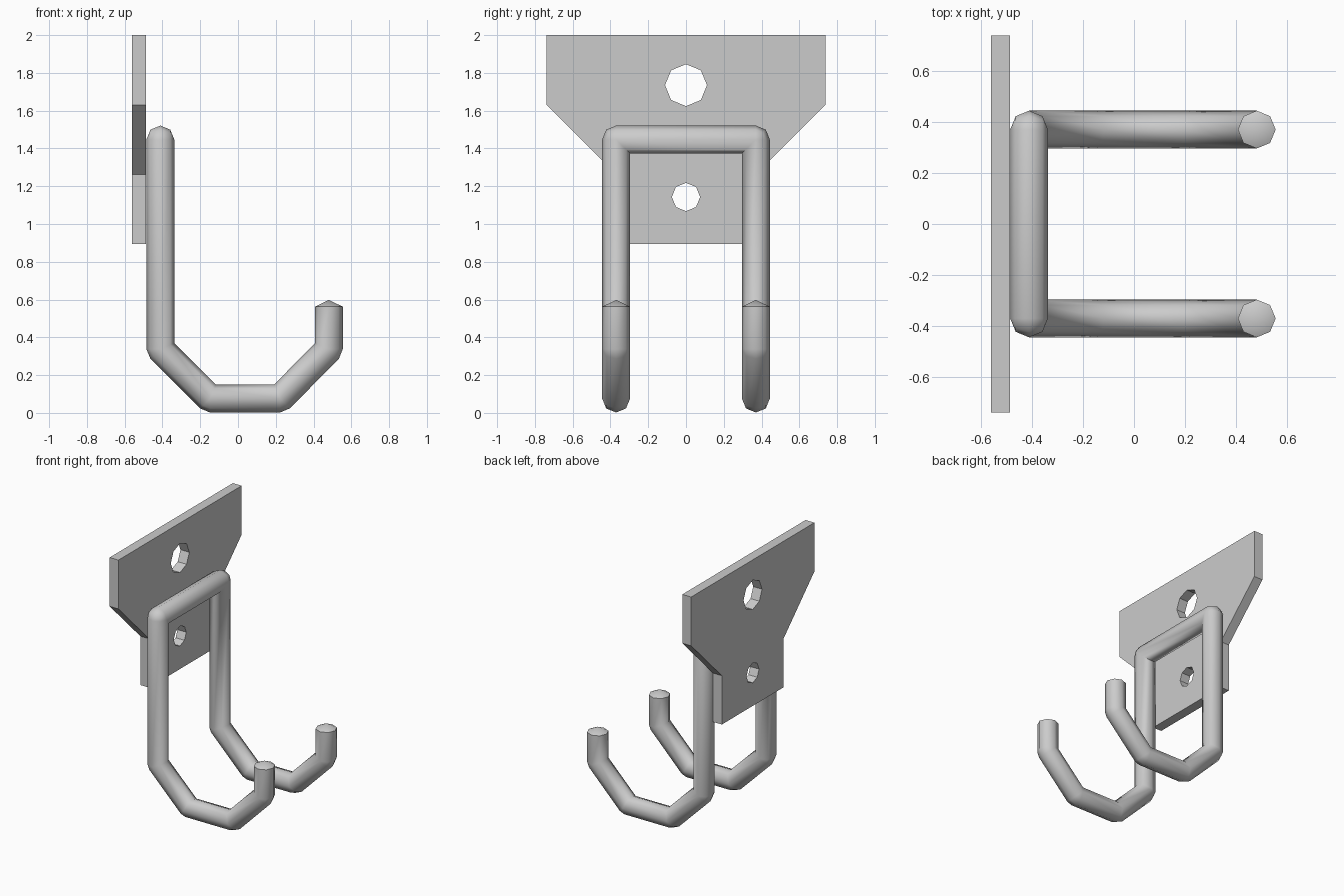
import bpy, bmesh
from math import pi, sin, cos, tan, radians
from mathutils import Vector, Quaternion

if "Cube" in bpy.data.objects:
    bpy.data.objects.remove(bpy.data.objects["Cube"])

R = 0.074   # rod radius
SIDES = 8


def finish(name, bm, smooth_angle=None):
    bmesh.ops.recalc_face_normals(bm, faces=bm.faces)
    mesh = bpy.data.meshes.new(name)
    bm.to_mesh(mesh)
    bm.free()
    ob = bpy.data.objects.new(name, mesh)
    bpy.context.collection.objects.link(ob)
    if smooth_angle:
        bpy.ops.object.select_all(action='DESELECT')
        ob.select_set(True)
        bpy.context.view_layer.objects.active = ob
        bpy.ops.object.shade_smooth_by_angle(angle=radians(smooth_angle))
    return ob


# Wall plate: tapered outline with two octagonal screw holes
def octagon(z, r):
    return [(r * cos(i * pi / 4), z + r * sin(i * pi / 4)) for i in range(8)]


half = [(0.37, 0.893), (0.37, 1.263), (0.738, 1.63), (0.738, 2.0)]
outline = half + [(-y, z) for y, z in reversed(half)]
bm = bmesh.new()
edges = []
for loop in (outline, octagon(1.735, 0.111), octagon(1.143, 0.075)):
    vs = [bm.verts.new((-0.56, y, z)) for y, z in loop]
    edges += [bm.edges.new((vs[i - 1], vs[i])) for i in range(len(vs))]
bmesh.ops.triangle_fill(bm, edges=edges, use_beauty=True, normal=(1, 0, 0))
ext = bmesh.ops.extrude_face_region(bm, geom=bm.faces[:], use_keep_orig=True)
bmesh.ops.translate(bm, vec=(0.074, 0, 0),
                    verts=[g for g in ext["geom"] if isinstance(g, bmesh.types.BMVert)])
finish("wall_plate", bm)


# Bent rod: sharp inside corners, rounded outside corners
def bent_rod(name, path, cap):
    pts = [Vector(p) for p in path]
    d = (pts[1] - pts[0]).normalized()
    u = Vector((1, 0, 0))
    v = d.cross(u)
    offs = [R * (cos(2 * pi * i / SIDES) * u + sin(2 * pi * i / SIDES) * v)
            for i in range(SIDES)]
    rings = [[pts[0] + o for o in offs]]
    tips = [pts[0] - d * cap]
    for a, b in zip(pts[1:-1], pts[2:]):
        d2 = (b - a).normalized()
        ang = d.angle(d2)
        axis = d.cross(d2).normalized()
        out = (d * d.dot(d2) - d2).normalized()
        steps = max(1, round(ang / (pi / 4)))
        for k in range(steps + 1):
            q = Quaternion(axis, ang * k / steps)
            ring = []
            for o in offs:
                c = o.dot(out)
                if c > 1e-5:
                    ring.append(a + q @ o)
                else:
                    ring.append(a + o + d * c * tan(ang / 2))
            rings.append(ring)
        full = Quaternion(axis, ang)
        offs = [full @ o for o in offs]
        d = d2
    rings.append([pts[-1] + o for o in offs])
    tips.append(pts[-1] + d * cap)

    bm = bmesh.new()
    rows = [[bm.verts.new(p) for p in ring] for ring in rings]
    for r0, r1 in zip(rows, rows[1:]):
        for i in range(SIDES):
            bm.faces.new((r0[i - 1], r0[i], r1[i], r1[i - 1]))
    for tip, row in zip(tips, (rows[0], rows[-1])):
        t = bm.verts.new(tip)
        for i in range(SIDES):
            bm.faces.new((row[i - 1], row[i], t))
    bmesh.ops.remove_doubles(bm, verts=bm.verts, dist=1e-4)
    return finish(name, bm, 55)


# Double hook: one rod running tip to tip over the top crossbar
hook = [(0.481, 0.562), (0.481, 0.338), (0.222, 0.076),
        (-0.148, 0.076), (-0.411, 0.338), (-0.411, 1.447)]
path = [(x, 0.37, z) for x, z in hook] + [(x, -0.37, z) for x, z in reversed(hook)]
bent_rod("double_hook", path, 0.036)
